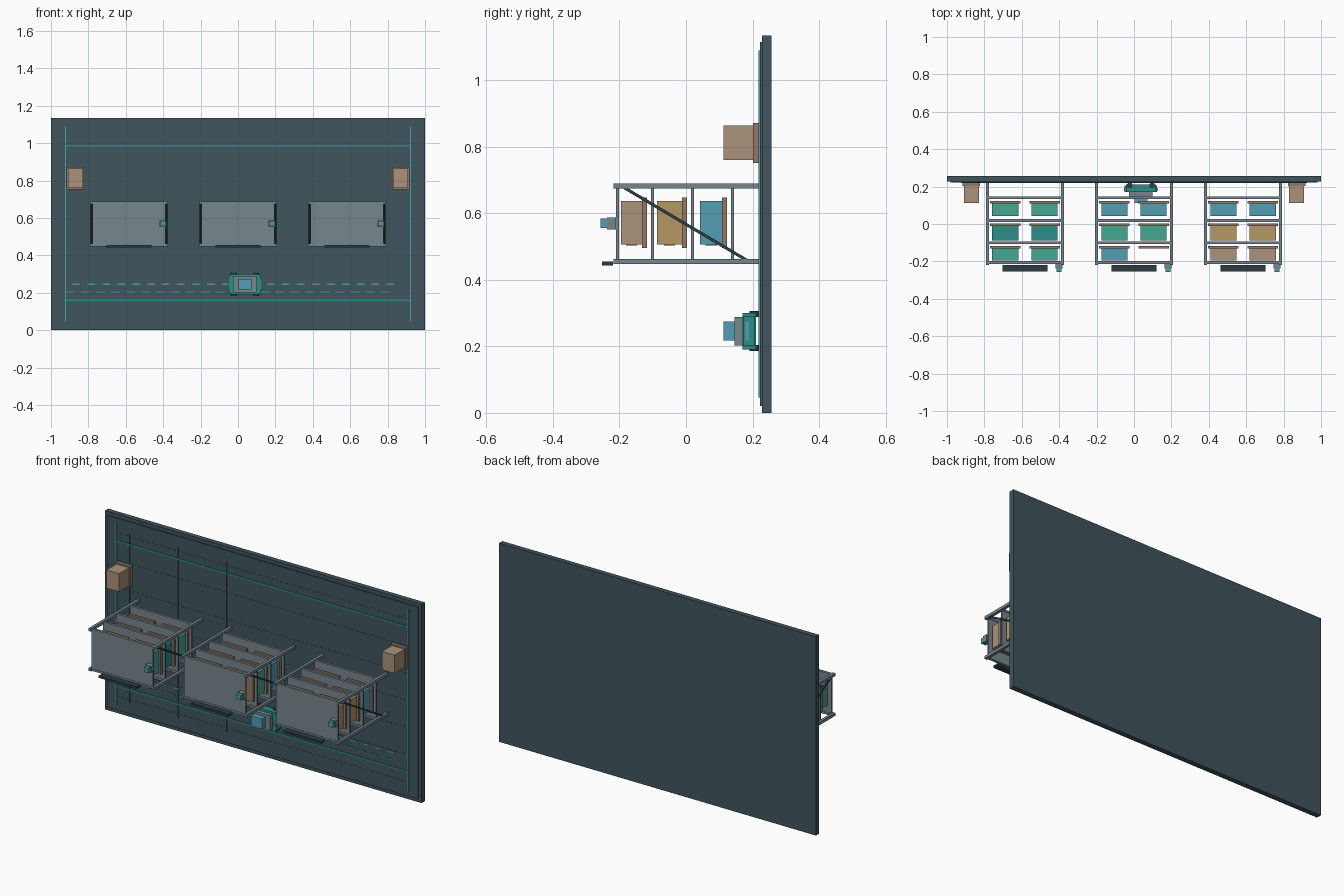
import bpy, math

cube = bpy.data.objects.get("Cube")
if cube:
    bpy.data.objects.remove(cube)


def material(name, r, g, b):
    m = bpy.data.materials.new(name)
    m.use_nodes = True
    m.diffuse_color = (r, g, b, 1)
    m.node_tree.nodes["Principled BSDF"].inputs["Base Color"].default_value = (r, g, b, 1)
    return m


slate = material("slate", 0.051, 0.089, 0.109)
dark = material("dark slate", 0.025, 0.045, 0.057)
steel = material("steel grey", 0.181, 0.238, 0.27)
tan = material("tan", 0.407, 0.287, 0.195)
brown = material("pallet brown", 0.283, 0.195, 0.136)
gold = material("gold", 0.462, 0.314, 0.122)
blue = material("blue", 0.084, 0.337, 0.445)
green = material("green", 0.058, 0.386, 0.292)
teal = material("teal", 0.024, 0.275, 0.246)


def box(name, mat, x, y, z):
    """Box between the (low, high) limits on each axis."""
    bpy.ops.mesh.primitive_cube_add(size=1, location=[sum(a) / 2 for a in (x, y, z)])
    ob = bpy.context.object
    ob.name = name
    ob.scale = [a[1] - a[0] for a in (x, y, z)]
    ob.data.materials.append(mat)
    return ob


def span(centre, half):
    return (centre - half, centre + half)


# Floor slab with a slightly smaller raised panel
box("floor_slab", slate, (-1, 1), (0.228, 0.257), (0, 1.135))
box("floor_panel", slate, (-0.98, 0.98), (0.222, 0.228), (0.02, 1.115))

# Floor joints
for i in range(5):
    box("floor_joint_upright", slate, span(-0.84 + i * 0.153, 0.002), (0.219, 0.224), (0.08, 1.05))
for i in range(7):
    box("floor_joint_cross", slate, (-0.92, 0.92), (0.221, 0.224), span(0.1 + i * 0.155, 0.002))

# Painted lanes
PAINT = (0.218, 0.223)
for z in (0.16, 0.987):
    box("lane_line", teal, (-0.92, 0.92), PAINT, span(z, 0.004))
for x in (-0.922, 0.922):
    box("border_line", blue, span(x, 0.003), PAINT, (0.047, 1.09))
for i in range(22):
    x = -0.865 + i * 0.08
    box("lane_dash", green, span(x, 0.02), PAINT, span(0.246, 0.004))
    box("guide_dash", teal, span(x - 0.03, 0.024), PAINT, span(0.203, 0.003))

# Storage racks: four shelf levels, loads listed from the floor outwards
LEVELS = (0.14, 0.019, -0.101, -0.206)
LOADS = (0.067, 0.075, 0.064)


def rack(cx, loads, lamp):
    for s in (-1, 1):
        px = cx + s * 0.2
        for z in (0.455, 0.682):
            box("rack_post", steel, span(px, 0.008), (-0.218, 0.222), span(z, 0.008))
        # diagonal brace across the end frame
        length = math.hypot(0.375, 0.222)
        brace = box("rack_brace", dark, span(px, 0.005), span(0.002, length / 2), span(0.566, 0.0045))
        brace.rotation_euler.x = -math.atan2(0.222, 0.375)
    for y in LEVELS:
        box("rack_shelf", steel, span(cx, 0.195), span(y, 0.0045), (0.46, 0.678))
        for z in (0.455, 0.682):
            box("rack_beam", steel, span(cx, 0.2), span(y, 0.007), span(z, 0.006))
    for level, height, row in zip(LEVELS, LOADS, loads):
        base = level - 0.031
        for s, mat in zip((-1, 1), row):
            bx = cx + s * 0.105
            box("pallet", brown, span(bx, 0.082), (base, base + 0.015), span(0.572, 0.076))
            if mat:
                box("crate", mat, span(bx, 0.07), (base - height, base), span(0.572, 0.065))
                box("crate_label", mat, span(bx, 0.03), span(base - height / 2, 0.017), (0.503, 0.508))
    # sign bar and status lamp on the outer end
    box("rack_sign", dark, span(cx, 0.12), (-0.253, -0.219), (0.443, 0.455))
    box("lamp_base", steel, span(cx + 0.182, 0.018), (-0.238, -0.21), span(0.57, 0.018))
    box("lamp", lamp, span(cx + 0.182, 0.014), (-0.257, -0.238), span(0.57, 0.014))


rack(-0.583, ((green, green), (teal, teal), (green, green)), green)
rack(0.0, ((blue, blue), (green, green), (blue, None)), green)
rack(0.583, ((blue, blue), (gold, gold), (tan, tan)), blue)

# Loose crates on pallets at the two sides
for s in (-1, 1):
    x = s * 0.87
    box("side_pallet", brown, span(x, 0.047), (0.202, 0.222), span(0.812, 0.06))
    box("side_crate", tan, span(x, 0.04), (0.113, 0.202), span(0.812, 0.052))

# Transport cart
CX, CZ = 0.037, 0.246
box("cart_body", teal, span(CX, 0.08), (0.17, 0.21), span(CZ, 0.055))
box("cart_deck", steel, span(CX, 0.063), (0.146, 0.17), span(CZ, 0.043))
box("cart_load", blue, span(CX, 0.034), (0.113, 0.146), span(CZ, 0.029))
for s in (-1, 1):
    box("cart_bumper", teal, span(CX + s * 0.081, 0.006), (0.172, 0.207), span(CZ, 0.045))
    box("cart_light", blue, span(CX + s * 0.088, 0.002), span(0.184, 0.005), span(CZ, 0.028))
    for t in (-1, 1):
        bpy.ops.mesh.primitive_cylinder_add(vertices=16, radius=0.015, depth=0.018,
                                            location=(CX + s * 0.06, 0.206, CZ + t * 0.051))
        wheel = bpy.context.object
        wheel.name = "cart_wheel"
        wheel.data.materials.append(dark)
        bpy.ops.object.shade_smooth_by_angle()
